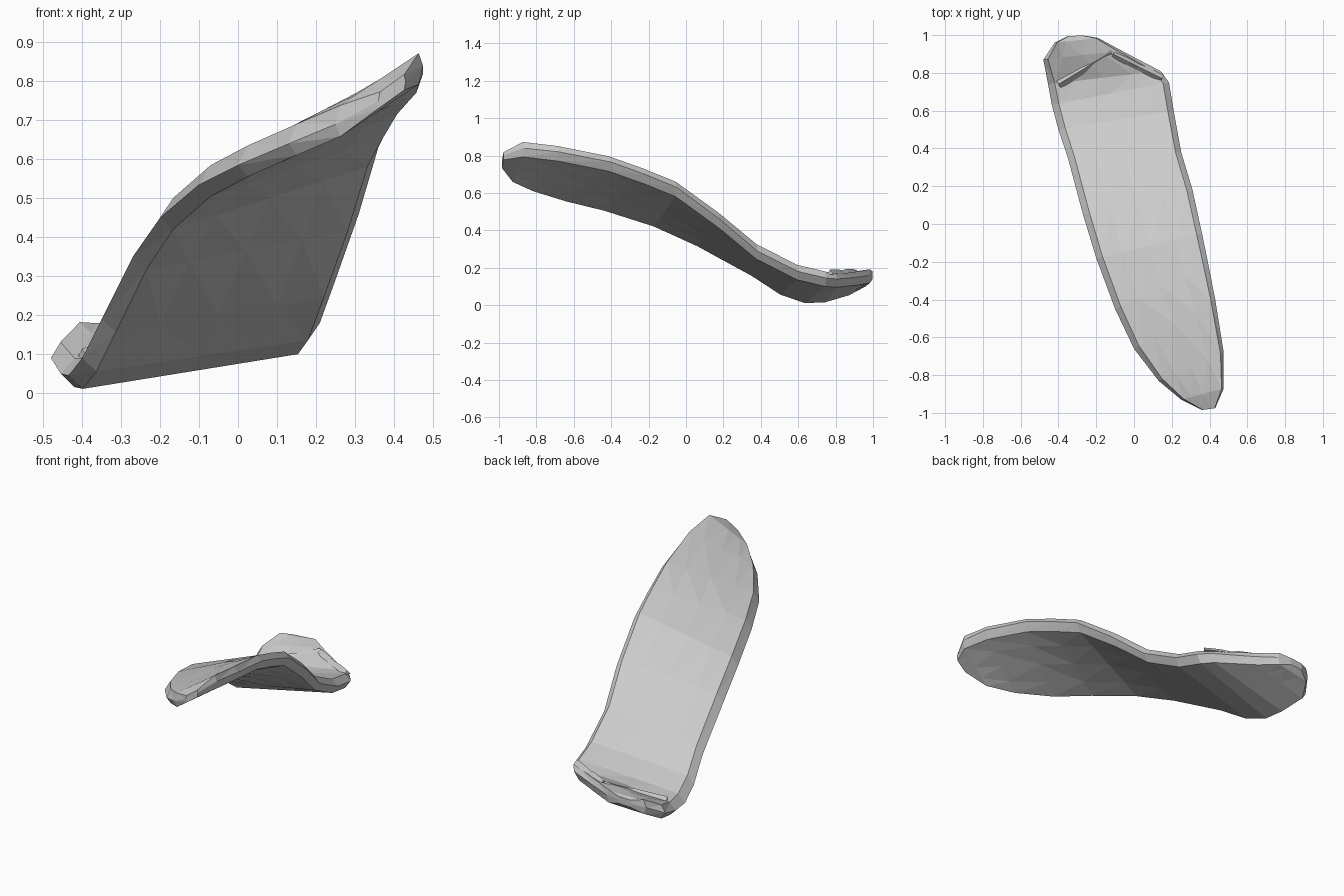
import bpy, bmesh, random
from mathutils import Vector

cube = bpy.data.objects.get("Cube")
if cube:
    bpy.data.objects.remove(cube)

random.seed(4)

grey = bpy.data.materials.new("pale_grey")
grey.use_nodes = True
grey.diffuse_color = (0.6, 0.6, 0.6, 1)
grey.node_tree.nodes["Principled BSDF"].inputs["Base Color"].default_value = (0.6, 0.6, 0.6, 1)

# Two edge rails from the raised tip to the slanted heel: right edge, left edge
rails = [
    ((.36, -.985, .75), (.43, -.975, .80)),
    ((.25, -.93, .69), (.475, -.87, .84)),
    ((.13, -.83, .64), (.475, -.68, .82)),
    ((0, -.66, .585), (.43, -.40, .765)),
    ((-.10, -.45, .535), (.395, -.22, .70)),
    ((-.20, -.18, .45), (.36, -.05, .63)),
    ((-.27, .05, .35), (.31, .18, .46)),
    ((-.35, .35, .19), (.25, .38, .29)),
    ((-.40, .50, .09), (.21, .60, .18)),
    ((-.435, .63, .045), (.185, .75, .145)),
    ((-.455, .74, .05), (.14, .81, .14)),
    ((-.48, .87, .09), (-.07, .92, .15)),
    ((-.42, .96, .14), (-.19, .985, .16)),
    ((-.35, .995, .155), (-.27, .998, .16)),
]
across = (.06, .25, .5, .75, .95)
heel_start = 10


def section(index, a, b):
    """Closed ring: right edge, top, left edge, underside."""
    a, b = Vector(a), Vector(b)
    end = index in (0, len(rails) - 1)
    half = .02 if end else .04
    ring = [a]
    for u in across:
        p = a.lerp(b, u)
        p.z += half
        if index >= heel_start and not end:
            p.z += random.uniform(-.012, .012)
        ring.append(p)
    ring.append(b)
    for u in reversed(across):
        p = a.lerp(b, u)
        p.z -= half
        ring.append(p)
    return ring


# Blade: loft the sections, close both ends
bm = bmesh.new()
rings = [[bm.verts.new(p) for p in section(i, a, b)] for i, (a, b) in enumerate(rails)]
count = len(rings[0])
for r, s in zip(rings, rings[1:]):
    for j in range(count):
        k = (j + 1) % count
        bm.faces.new((r[j], r[k], s[k], s[j]))
bm.faces.new(rings[0])
bm.faces.new(rings[-1])


# Small crumpled ridge where the heel folds over
def ridge(start, end, width, height, steps=6):
    start, end = Vector(start), Vector(end)
    side = (end - start).cross(Vector((0, 0, 1))).normalized() * width
    previous = None
    for i in range(steps + 1):
        p = start.lerp(end, i / steps)
        p.z += random.uniform(-.005, .005)
        cross = [bm.verts.new(p + side), bm.verts.new(p - side),
                 bm.verts.new(p + Vector((0, 0, height)))]
        if previous:
            for j in range(3):
                k = (j + 1) % 3
                bm.faces.new((previous[j], previous[k], cross[k], cross[j]))
        else:
            bm.faces.new(cross)
        previous = cross
    bm.faces.new(previous)


ridge((-.40, .74, .085), (-.12, .91, .165), .025, .025)
ridge((-.11, .90, .165), (.15, .77, .165), .02, .025)

bmesh.ops.triangulate(bm, faces=bm.faces[:])
bmesh.ops.recalc_face_normals(bm, faces=bm.faces[:])
mesh = bpy.data.meshes.new("curved_blade")
bm.to_mesh(mesh)
bm.free()
mesh.materials.append(grey)
blade = bpy.data.objects.new("curved_blade", mesh)
bpy.context.scene.collection.objects.link(blade)
